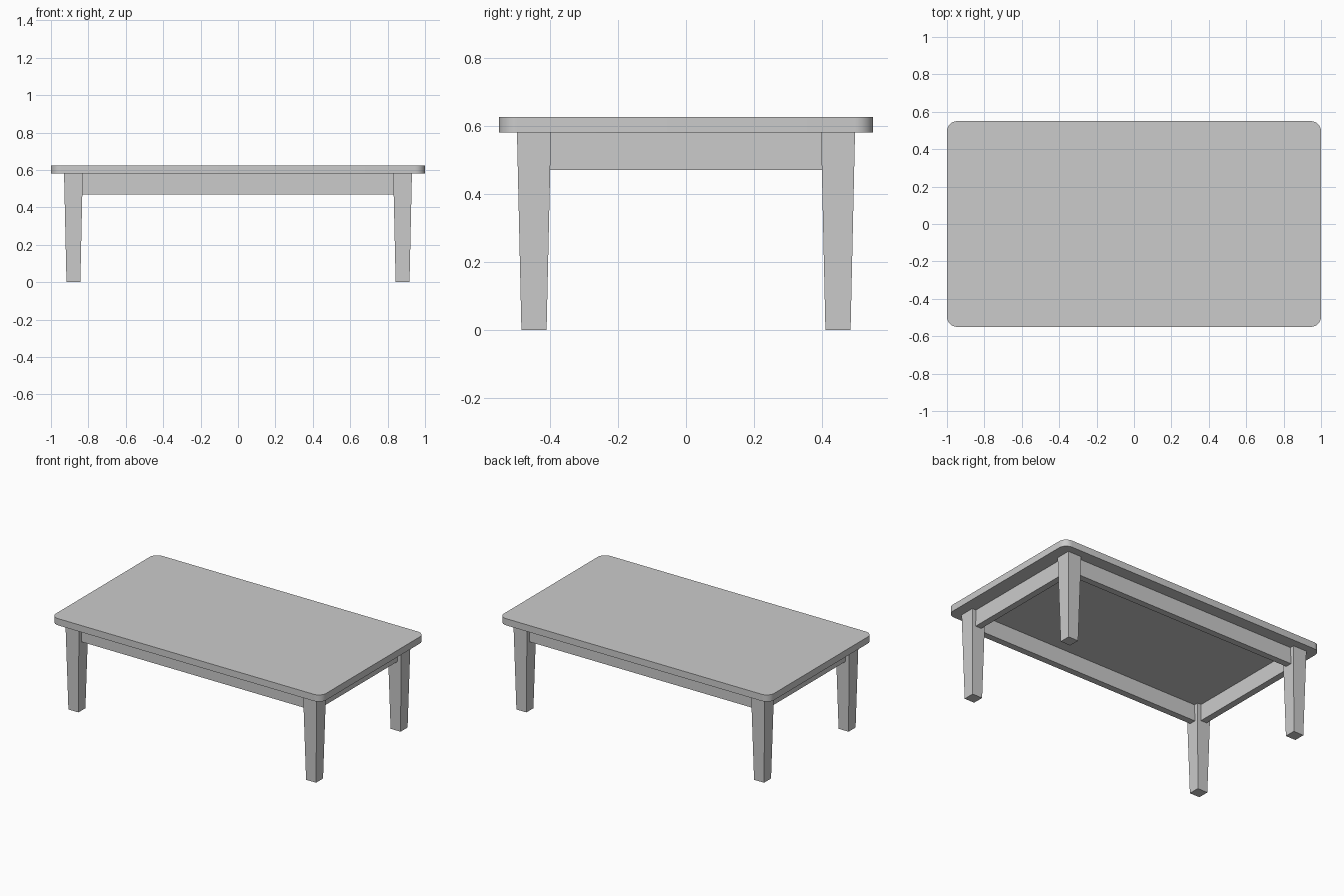
import bpy, bmesh
from math import radians, pi, cos, sin

if "Cube" in bpy.data.objects:
    bpy.data.objects.remove(bpy.data.objects["Cube"])

TOP_Z, UNDER_Z, APRON_Z = 0.625, 0.58, 0.47
LEG_X, LEG_Y = 0.88, 0.447


def loft(name, bottom, top):
    """Closed solid between two rings of points."""
    bm = bmesh.new()
    a = [bm.verts.new(p) for p in bottom]
    b = [bm.verts.new(p) for p in top]
    n = len(a)
    bm.faces.new(a[::-1])
    bm.faces.new(b)
    for i in range(n):
        j = (i + 1) % n
        bm.faces.new((a[i], a[j], b[j], b[i]))
    mesh = bpy.data.meshes.new(name)
    bm.to_mesh(mesh)
    bm.free()
    obj = bpy.data.objects.new(name, mesh)
    bpy.context.collection.objects.link(obj)
    return obj


def rect(cx, cy, hx, hy, z):
    return [(cx + sx * hx, cy + sy * hy, z)
            for sx, sy in ((-1, -1), (1, -1), (1, 1), (-1, 1))]


def rounded_rect(hx, hy, r, z, steps=8):
    pts = []
    for k, (sx, sy) in enumerate(((1, 1), (-1, 1), (-1, -1), (1, -1))):
        for i in range(steps + 1):
            t = (k + i / steps) * pi / 2
            pts.append((sx * (hx - r) + r * cos(t), sy * (hy - r) + r * sin(t), z))
    return pts


# Tabletop with rounded corners
top = loft("tabletop", rounded_rect(1, 0.55, 0.055, UNDER_Z),
           rounded_rect(1, 0.55, 0.055, TOP_Z))
bpy.context.view_layer.objects.active = top
top.select_set(True)
bpy.ops.object.shade_smooth_by_angle(angle=radians(30))

# Tapered square legs
for sx, side in ((-1, "left"), (1, "right")):
    for sy, end in ((-1, "front"), (1, "back")):
        x, y = sx * LEG_X, sy * LEG_Y
        loft(f"{end}_{side}_leg", rect(x, y, 0.037, 0.037, 0),
             rect(x, y, 0.05, 0.05, UNDER_Z))

# Apron rails running between the legs
for s, end, side in ((-1, "front", "left"), (1, "back", "right")):
    for name, cx, cy, hx, hy in (
            (f"{end}_apron", 0, s * LEG_Y, LEG_X - 0.04, 0.022),
            (f"{side}_apron", s * LEG_X, 0, 0.022, LEG_Y - 0.04)):
        loft(name, rect(cx, cy, hx, hy, APRON_Z), rect(cx, cy, hx, hy, UNDER_Z))
